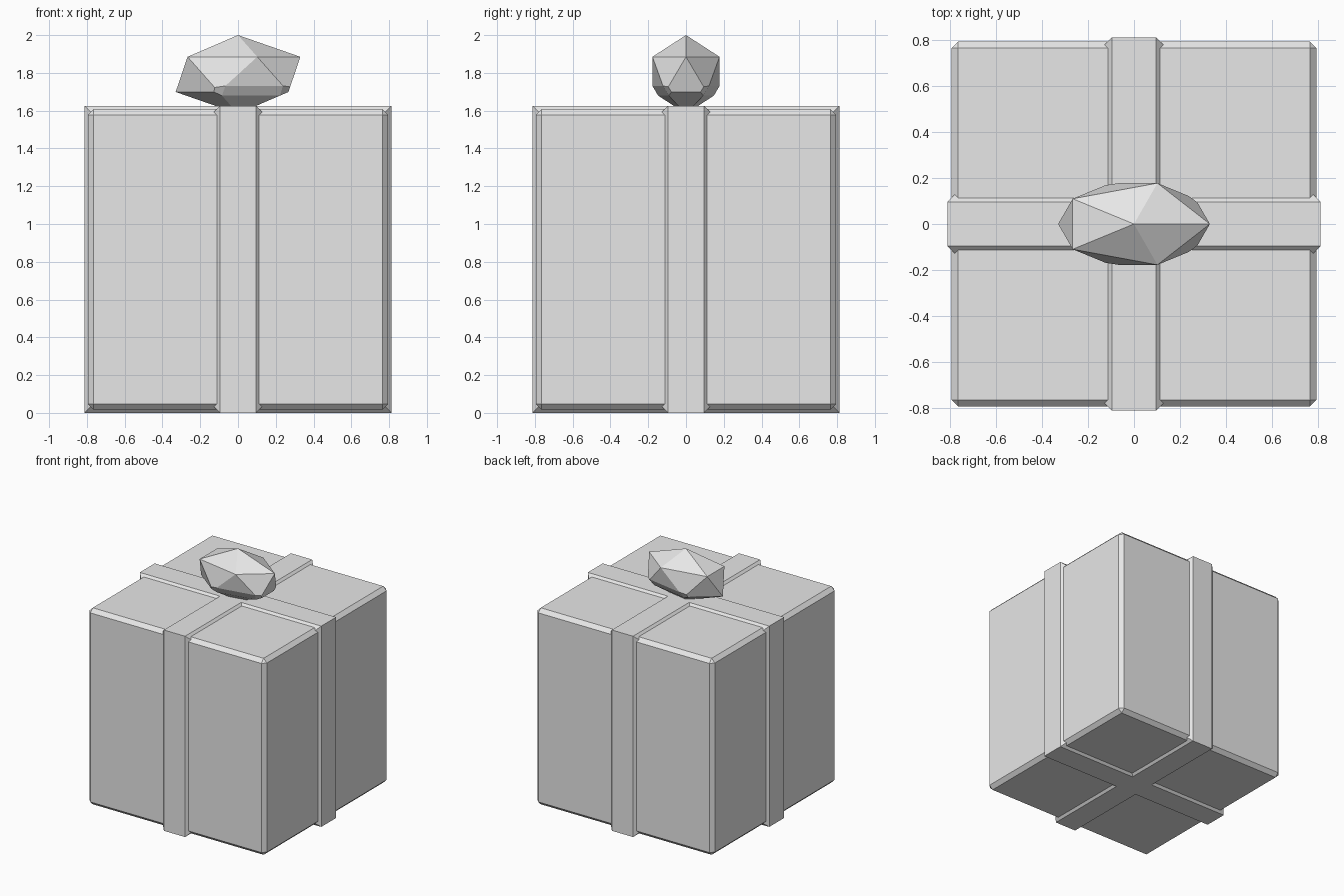
import bpy, bmesh
from mathutils import Vector

if "Cube" in bpy.data.objects:
    bpy.data.objects.remove(bpy.data.objects["Cube"])

MID = 0.8125  # half height of the wrapped box

grey = bpy.data.materials.new("plain grey")
grey.diffuse_color = (0.8, 0.8, 0.8, 1)
grey.use_nodes = True
grey.node_tree.nodes["Principled BSDF"].inputs["Base Color"].default_value = grey.diffuse_color


def add_object(name, bm):
    bmesh.ops.recalc_face_normals(bm, faces=bm.faces)
    mesh = bpy.data.meshes.new(name)
    bm.to_mesh(mesh)
    bm.free()
    mesh.materials.append(grey)
    obj = bpy.data.objects.new(name, mesh)
    bpy.context.collection.objects.link(obj)
    return obj


def chamfered_block(name, half, width, picks):
    """Block centred at MID; edges accepted by picks get a flat chamfer."""
    bm = bmesh.new()
    bmesh.ops.create_cube(bm, size=2)
    bmesh.ops.scale(bm, vec=half, verts=bm.verts)
    bmesh.ops.translate(bm, vec=(0, 0, MID), verts=bm.verts)
    edges = [e for e in bm.edges if picks(e.verts[1].co - e.verts[0].co)]
    bmesh.ops.bevel(bm, geom=edges, offset=width, segments=1,
                    profile=0.5, affect='EDGES')
    return add_object(name, bm)


# Gift box with chamfers all round
chamfered_block("box", (0.795, 0.795, 0.795), 0.03, lambda d: True)

# Ribbon bands: sloped along both long sides, square at the turns
band_a = chamfered_block("ribbon", (0.135, MID, MID), 0.04,
                         lambda d: abs(d.x) < 0.01)
band_b = chamfered_block("ribbon_cross_band", (MID, 0.135, MID), 0.04,
                         lambda d: abs(d.y) < 0.01)
union = band_a.modifiers.new("join bands", 'BOOLEAN')
union.operation = 'UNION'
union.solver = 'EXACT'
union.object = band_b
bpy.context.view_layer.objects.active = band_a
band_a.select_set(True)
bpy.ops.object.modifier_apply(modifier=union.name)
bpy.data.objects.remove(band_b)

# Bow: stretched low-poly ball with two chamfered lower edges
bm = bmesh.new()
bmesh.ops.create_icosphere(bm, subdivisions=1, radius=1)
bmesh.ops.scale(bm, vec=(0.369, 0.209, 0.208), verts=bm.verts)
bmesh.ops.translate(bm, vec=(0, 0, 1.792), verts=bm.verts)
lower = []
for e in bm.edges:
    a, b = (v.co for v in e.verts)
    level = abs(a.z - b.z) < 0.01 and a.z < 1.75
    if level and a.y * b.y > 0.001:
        lower.append(e)
bmesh.ops.bevel(bm, geom=lower, offset=0.033, segments=1,
                profile=0.5, affect='EDGES')
add_object("bow", bm)
